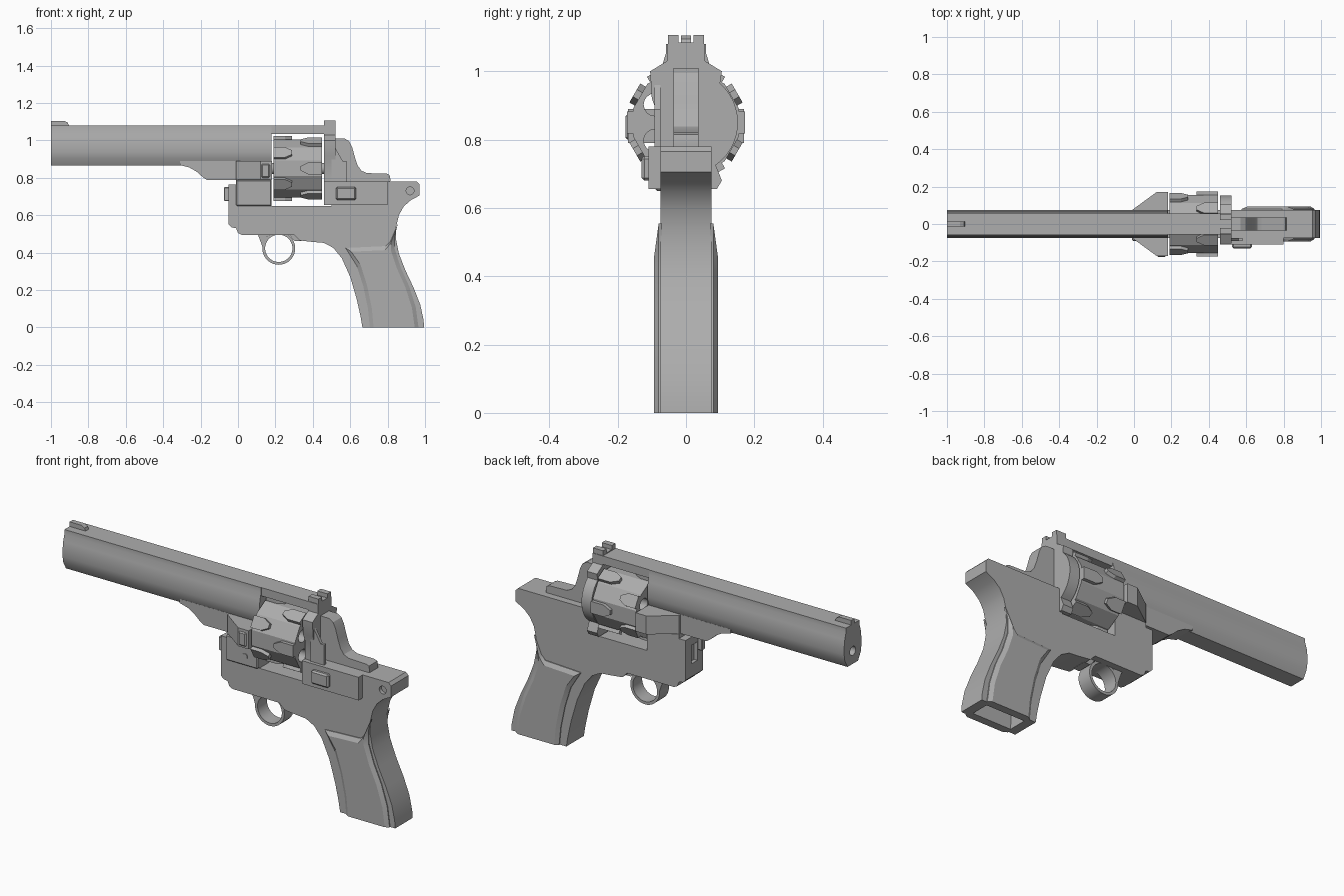
import bpy, bmesh, math
from mathutils import Matrix, Vector

cube = bpy.data.objects.get("Cube")
if cube:
    bpy.data.objects.remove(cube, do_unlink=True)

steel = bpy.data.materials.new("grey_steel")
steel.use_nodes = True
grey = (0.42, 0.42, 0.42, 1)
steel.diffuse_color = grey
steel.node_tree.nodes["Principled BSDF"].inputs["Base Color"].default_value = grey

AXES = {"x": lambda p, d: (d, p[0], p[1]),
        "y": lambda p, d: (p[0], d, p[1]),
        "z": lambda p, d: (p[0], p[1], d)}


def activate(ob):
    bpy.ops.object.select_all(action="DESELECT")
    ob.select_set(True)
    bpy.context.view_layer.objects.active = ob


def finish(bm, name, bevel=0):
    """Turn a bmesh into a shaded object."""
    bmesh.ops.recalc_face_normals(bm, faces=bm.faces[:])
    me = bpy.data.meshes.new(name)
    bm.to_mesh(me)
    bm.free()
    me.materials.append(steel)
    ob = bpy.data.objects.new(name, me)
    bpy.context.collection.objects.link(ob)
    activate(ob)
    if bevel:
        mod = ob.modifiers.new("bevel", "BEVEL")
        mod.width = bevel
        mod.limit_method = "ANGLE"
        mod.angle_limit = math.radians(40)
        bpy.ops.object.modifier_apply(modifier="bevel")
    bpy.ops.object.shade_smooth_by_angle(angle=0.45)
    return ob


def extrude(bm, pts, axis, a, b):
    lo, hi = ([bm.verts.new(AXES[axis](p, d)) for p in pts] for d in (a, b))
    bm.faces.new(lo)
    bm.faces.new(hi)
    for i in range(len(pts)):
        j = (i + 1) % len(pts)
        bm.faces.new((lo[i], lo[j], hi[j], hi[i]))


def prism(name, pts, axis, a, b, bevel=0):
    bm = bmesh.new()
    extrude(bm, pts, axis, a, b)
    return finish(bm, name, bevel)


def box(name, x, y, z, bevel=0):
    rect = [(x[0], z[0]), (x[1], z[0]), (x[1], z[1]), (x[0], z[1])]
    return prism(name, rect, "y", y[0], y[1], bevel)


def circle(cx, cy, r, n=32, start=0, sweep=360):
    step = math.radians(sweep) / n
    return [(cx + r * math.cos(math.radians(start) + i * step),
             cy + r * math.sin(math.radians(start) + i * step)) for i in range(n)]


def cut(ob, cutter):
    """Subtract the cutter, then discard it."""
    cutter.hide_render = True
    activate(ob)
    mod = ob.modifiers.new("cut", "BOOLEAN")
    mod.operation = "DIFFERENCE"
    mod.solver = "EXACT"
    mod.object = cutter
    bpy.ops.object.modifier_apply(modifier="cut")
    bpy.data.objects.remove(cutter, do_unlink=True)
    bpy.ops.object.shade_smooth_by_angle(angle=0.45)


# Barrel with bore
side = [(.058, 1.08), (.058, 1.055), (.069, 1.02), (.074, .98),
        (.074, .94), (.068, .905), (.045, .865)]
barrel = prism("barrel", side + [(-y, z) for y, z in reversed(side)], "x", -1, .18)
cut(barrel, prism("bore_cutter", circle(0, .935, .024), "x", -1.1, -.7))
prism("barrel_underlug", [(-.31, .868), (-.26, .855), (-.22, .832), (-.19, .805),
                          (-.165, .787), (.02, .787), (.02, .89), (-.31, .89)],
      "y", -.06, .06)
box("top_strap", (.17, .52), (-.056, .056), (1.035, 1.08))
prism("front_sight", [(-1, 1.07), (-.9, 1.07), (-.91, 1.095), (-.93, 1.105), (-1, 1.105)],
      "y", -.014, .014)
for s, label in ((1, "left"), (-1, "right")):
    box("rear_sight_" + label, (.46, .52), sorted((s * .022, s * .053)), (1.075, 1.107))
box("rear_sight_base", (.46, .52), (-.022, .022), (1.075, 1.085))

# Block ahead of the cylinder
prism("cylinder_collar", [(-.01, .075), (.12, .17), (.183, .17),
                          (.183, -.17), (.12, -.17), (-.01, -.075)], "z", .79, .89)
box("collar_latch", (.125, .17), (-.177, -.16), (.8, .875), .006)

# Frame and grip in one profile
frame = prism("frame", [
    (-.05, .55), (-.035, .535), (-.01, .53), (.0, .505), (.02, .495), (.3, .495),
    (.33, .465), (.4, .457), (.46, .452), (.51, .425), (.555, .37), (.6, .27),
    (.635, .15), (.655, .06), (.665, 0), (.995, 0), (.992, .04), (.975, .12),
    (.94, .21), (.895, .305), (.86, .395), (.845, .47), (.846, .54), (.86, .6),
    (.885, .645), (.92, .678), (.97, .705), (.97, .765), (.955, .78), (.5, .78),
    (.5, .65), (.18, .65), (.18, .79), (-.01, .79), (-.01, .765), (-.05, .765)],
    "y", -.075, .075)
cut(frame, prism("grip_well_cutter", [(.72, -.1), (.95, -.1), (.94, .08), (.71, .08)],
                 "y", -.05, .05))
cut(frame, prism("pin_cutter", circle(.92, .73, .021, 20), "y", -.1, -.055))
cut(frame, box("front_slot_cutter", (-.1, -.03), (-.025, .025), (.62, .72)))
box("front_latch", (-.075, -.03), (-.06, -.03), (.675, .75), .004)
box("crane_plate", (-.01, .18), (-.09, -.07), (.65, .787), .005)
prism("crane_screw", circle(.105, .7, .016, 16), "y", -.094, -.085)

# Grip panels
panel = [(.575, .425), (.79, .435), (.815, .46), (.855, .555), (.838, .49), (.838, .42),
         (.87, .32), (.915, .22), (.95, .11), (.965, 0), (.705, 0), (.695, .1),
         (.67, .22), (.635, .33)]
inner = [(.605, .405), (.785, .413), (.8, .43), (.82, .46), (.818, .45), (.818, .41),
         (.85, .315), (.895, .215), (.93, .105), (.945, 0), (.725, 0), (.715, .105),
         (.69, .225), (.655, .335)]
for s, label in ((1, "left"), (-1, "right")):
    bm = bmesh.new()
    rings = [[bm.verts.new((x, s * y, z)) for x, z in pts]
             for pts, y in ((panel, .07), (panel, .08), (inner, .093))]
    n = len(panel)
    for a, b in zip(rings, rings[1:]):
        for i in range(n):
            j = (i + 1) % n
            bm.faces.new((a[i], a[j], b[j], b[i]))
    bm.faces.new(rings[0])
    bm.faces.new(rings[-1])
    finish(bm, "grip_panel_" + label)

# Finger ring below the frame
ring = prism("finger_ring", circle(.218, .423, .088, 40), "y", -.04, .04)
cut(ring, prism("ring_cutter", circle(.218, .423, .073, 40), "y", -.1, .1))
prism("ring_front_web", [(.105, .5), (.16, .5), (.146, .46), (.132, .425), (.122, .455)],
      "y", -.04, .04)
prism("ring_rear_web", [(.27, .5), (.34, .5), (.34, .463), (.302, .463), (.295, .47)],
      "y", -.04, .04)

# Rotating cylinder with staggered lugs
CZ = .85
drum = prism("cylinder", circle(0, CZ, .16, 12, 15), "x", .19, .45)
for i in range(6):
    a = math.radians(60 * i + 30)
    cut(drum, prism("chamber_cutter",
                    circle(.105 * math.cos(a), CZ + .105 * math.sin(a), .033, 16),
                    "x", .1, .5))
prism("cylinder_axle", circle(0, CZ, .03, 20), "x", .15, .48)
bm = bmesh.new()
for i in range(12):
    tip, mid, end = (.335, .375, .45) if i % 2 == 0 else (.29, .25, .19)
    start = len(bm.verts)
    extrude(bm, [(end, -.032), (mid, -.032), (tip, -.012), (tip, .012),
                 (mid, .032), (end, .032)], "z", .14, .173)
    bm.verts.ensure_lookup_table()
    turn = (Matrix.Translation(Vector((0, 0, CZ)))
            @ Matrix.Rotation(math.radians(30 * i + 90), 4, "X"))
    bmesh.ops.transform(bm, matrix=turn, verts=bm.verts[start:])
finish(bm, "cylinder_lugs")

# Recoil shield, round on the left and cut away on the right
arc = [p for p in circle(0, CZ, .152, 14, -55, 112)]
prism("recoil_shield", [(-.056, 1.08), (-.056, 1.03), (-.105, 1.0), (-.1, .92),
                        (-.085, .88), (-.085, .78), (-.105, .76), (-.105, .68),
                        (-.09, .655), (.09, .655), (.105, .68)] + arc +
      [(.105, 1.0), (.056, 1.03), (.056, 1.08)], "x", .46, .52)

# Hammer and right side gate
prism("hammer", [(.5, .7), (.8, .7), (.815, .79), (.81, .815), (.795, .822), (.69, .825),
                 (.66, .838), (.64, .865), (.625, .91), (.61, .965), (.595, .995),
                 (.57, 1.01), (.5, 1.01)], "y", -.036, .036)
prism("shield_gate", [(.5, .78), (.58, .78), (.58, .89), (.56, .89), (.52, .96), (.5, .96)],
      "y", -.092, -.075)
box("side_plate", (.46, .8), (-.11, -.07), (.655, .78))
box("gate_hinge", (.525, .63), (-.13, -.1), (.68, .752), .008)
